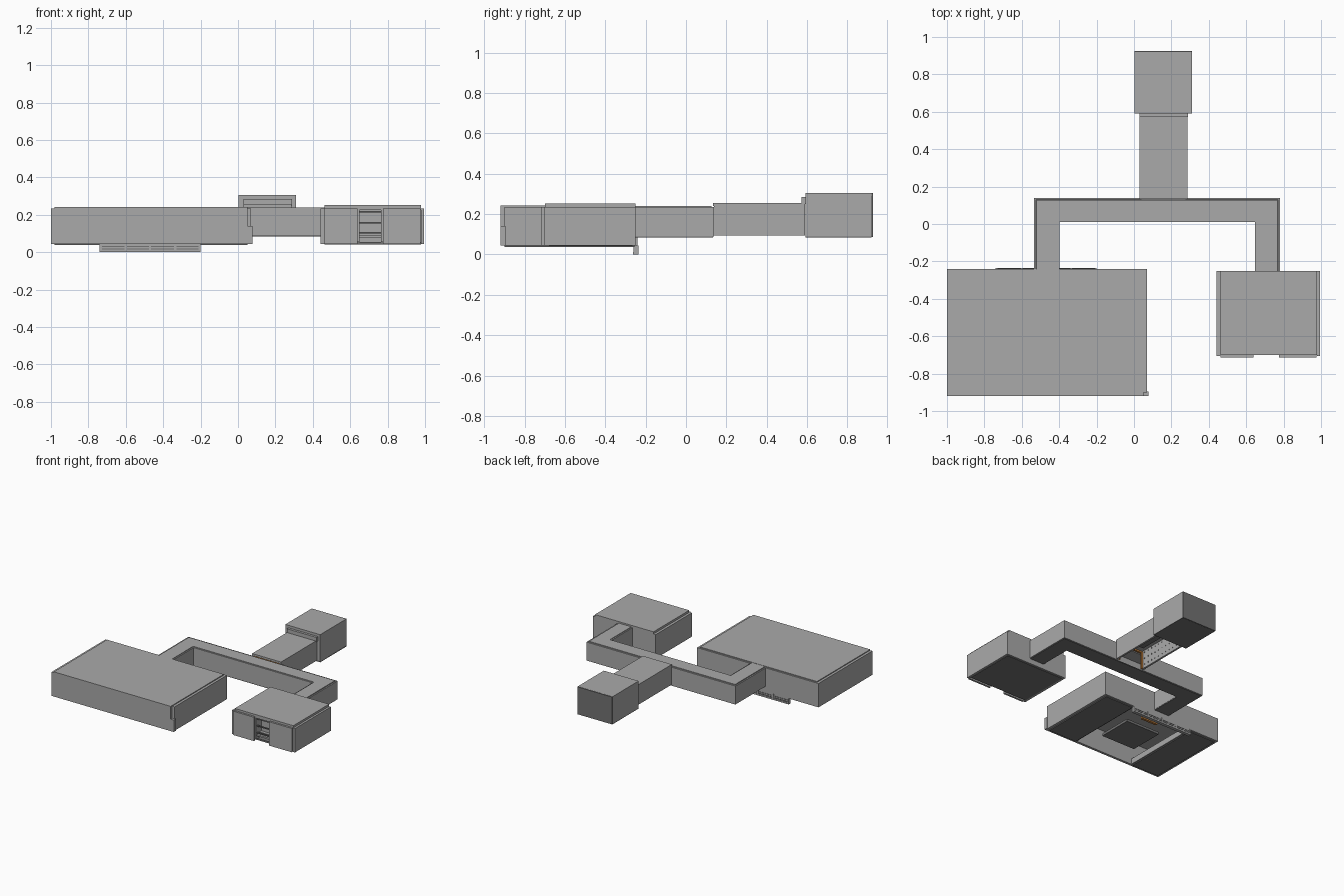
import bpy, bmesh

def mat(name, c):
    m = bpy.data.materials.new(name)
    m.diffuse_color = (*c, 1)
    return m

GREY = mat("wall_grey", (0.40, 0.40, 0.40))
DARK = mat("dark_grey", (0.17, 0.17, 0.17))
ORANGE = mat("orange_trim", (0.55, 0.22, 0.05))

def boxes(name, items, m=GREY):
    """One object made of boxes (x0, x1, y0, y1, z0, z1)."""
    bm = bmesh.new()
    for x0, x1, y0, y1, z0, z1 in items:
        r = bmesh.ops.create_cube(bm, size=1)
        for v in r["verts"]:
            v.co = ((x0 + x1) / 2 + v.co.x * (x1 - x0),
                    (y0 + y1) / 2 + v.co.y * (y1 - y0),
                    (z0 + z1) / 2 + v.co.z * (z1 - z0))
    me = bpy.data.meshes.new(name)
    bm.to_mesh(me)
    bm.free()
    me.materials.append(m)
    ob = bpy.data.objects.new(name, me)
    bpy.context.collection.objects.link(ob)
    return ob

def door_wall(x0, x1, y0, y1, z0, z1, dx0, dx1, dz0, dz1):
    """Wall along x with a door gap."""
    return [(x0, dx0, y0, y1, z0, z1), (dx1, x1, y0, y1, z0, z1),
            (dx0, dx1, y0, y1, z0, dz0), (dx0, dx1, y0, y1, dz1, z1)]

def door_frame(name, x0, x1, y0, y1, z0, z1, t=0.012):
    """Orange frame lining a doorway."""
    boxes(name, [(x0, x0 + t, y0, y1, z0, z1), (x1 - t, x1, y0, y1, z0, z1),
                 (x0, x1, y0, y1, z1 - t, z1)], ORANGE)

# Large hall: walls, roof, floor with an open bay
boxes("hall_side_walls", [(-1.0, -0.98, -0.92, -0.24, 0.045, 0.235),
                          (0.05, 0.07, -0.90, -0.24, 0.045, 0.235)])
boxes("hall_front_wall", [(-0.98, 0.05, -0.92, -0.90, 0.045, 0.235),
                          (0.05, 0.078, -0.92, -0.895, 0.045, 0.14)])
boxes("hall_back_wall", door_wall(-0.98, 0.05, -0.255, -0.24, 0.045, 0.235,
                                  -0.52, -0.41, 0.095, 0.225))
boxes("hall_roof", [(-0.98, 0.05, -0.92, -0.25, 0.225, 0.242)])
boxes("hall_floor", [(-0.98, -0.74, -0.90, -0.255, 0.038, 0.05),
                     (-0.20, 0.05, -0.90, -0.255, 0.038, 0.05)], DARK)
boxes("hall_platform", [(-0.62, -0.32, -0.74, -0.46, 0.06, 0.08)], DARK)
boxes("hall_platform_trim", [(-0.54, -0.40, -0.40, -0.38, 0.08, 0.10)], ORANGE)
boxes("hall_bay_rails", [(-0.74, -0.73, -0.90, -0.255, 0.045, 0.09),
                         (-0.21, -0.20, -0.90, -0.255, 0.045, 0.09)])

# Loading sill under the back wall, in stacked strips
boxes("sill", [(-0.74, -0.20, -0.262, -0.236, 0.0, 0.012),
               (-0.74, -0.20, -0.255, -0.240, 0.012, 0.045)])
boxes("sill_strips", [(-0.735, -0.205, -0.258, -0.238, z, z + 0.005) for z in (0.016, 0.028)], DARK)
boxes("sill_posts", [(x, x + 0.012, -0.26, -0.236, 0.0, 0.045)
                     for x in (-0.74, -0.606, -0.476, -0.342, -0.212)])

# Small hall
boxes("small_side_walls", [(0.442, 0.462, -0.705, -0.25, 0.045, 0.235),
                           (0.978, 0.995, -0.705, -0.25, 0.045, 0.235)])
boxes("small_front_walls", [(0.462, 0.64, -0.715, -0.70, 0.045, 0.235),
                            (0.775, 0.975, -0.715, -0.70, 0.045, 0.235)])
boxes("small_back_wall", door_wall(0.462, 0.978, -0.265, -0.25, 0.045, 0.235,
                                   0.66, 0.77, 0.095, 0.225))
boxes("small_roof", [(0.462, 0.978, -0.70, -0.25, 0.225, 0.252)])
boxes("small_floor", [(0.462, 0.978, -0.68, -0.265, 0.042, 0.055)], DARK)

# Recessed entrance of the small hall
boxes("entrance_steps", [(0.64, 0.775, -0.69, -0.66, 0.078, 0.09),
                         (0.64, 0.775, -0.66, -0.63, 0.09, 0.10)])
boxes("entrance_jambs", [(0.64, 0.65, -0.70, -0.63, 0.055, 0.225),
                         (0.765, 0.775, -0.70, -0.63, 0.055, 0.225)])
boxes("entrance_bars", [(0.65, 0.765, -0.69, -0.68, z, z + 0.008) for z in (0.10, 0.155, 0.212)], DARK)
boxes("entrance_back_panel", [(0.65, 0.765, -0.635, -0.63, 0.10, 0.225)])

# U-shaped corridor: floor, roof and walls
U = [(-0.53, -0.40, -0.25, 0.01), (0.65, 0.775, -0.25, 0.01), (-0.53, 0.775, 0.01, 0.135)]
boxes("corridor_floor", [(a, b, c, d, 0.085, 0.092) for a, b, c, d in U], DARK)
e = 0.008
boxes("corridor_roof", [(-0.53 + e, -0.40 - e, -0.25, 0.01 + e, 0.225, 0.24),
                        (0.65 + e, 0.775 - e, -0.25, 0.01 + e, 0.225, 0.24),
                        (-0.53 + e, 0.775 - e, 0.01 + e, 0.135 - e, 0.225, 0.24)])
W = [(-0.535, -0.525, -0.25, 0.14), (-0.408, -0.398, -0.25, 0.02),
     (0.648, 0.658, -0.25, 0.02), (0.77, 0.78, -0.25, 0.14),
     (-0.398, 0.648, 0.01, 0.02), (-0.525, 0.04, 0.13, 0.14), (0.275, 0.77, 0.13, 0.14)]
boxes("corridor_walls", [(*w, 0.09, 0.235) for w in W])

# Link passage, open underneath
boxes("passage_walls", [(0.03, 0.045, 0.14, 0.59, 0.095, 0.25),
                        (0.27, 0.285, 0.14, 0.59, 0.095, 0.25)])
boxes("passage_roof", [(0.03, 0.285, 0.135, 0.59, 0.24, 0.255)])
boxes("passage_step", [(0.03, 0.29, 0.573, 0.595, 0.25, 0.285)])
boxes("passage_wall_studs", [(0.045, 0.048, y, y + 0.008, z, z + 0.008)
                             for y in [0.17 + i * 0.04 for i in range(10)]
                             for z in (0.12, 0.17, 0.22)], DARK)
boxes("passage_ceiling_panel", [(0.08, 0.235, 0.20, 0.54, 0.232, 0.24)], DARK)

# End room
boxes("end_side_walls", [(0.003, 0.018, 0.592, 0.918, 0.09, 0.30),
                         (0.295, 0.31, 0.592, 0.918, 0.09, 0.30)])
boxes("end_front_wall", door_wall(0.018, 0.295, 0.592, 0.605, 0.09, 0.30, 0.05, 0.265, 0.095, 0.24))
boxes("end_roof", [(0.003, 0.31, 0.592, 0.92, 0.29, 0.305)])
boxes("end_floor", [(0.003, 0.31, 0.592, 0.92, 0.085, 0.095)], DARK)
boxes("end_back_wall", [(0.003, 0.31, 0.917, 0.926, 0.086, 0.304)], DARK)

# Door frames
door_frame("hall_door_frame", -0.52, -0.41, -0.268, -0.25, 0.095, 0.225)
door_frame("small_door_frame", 0.66, 0.77, -0.275, -0.255, 0.095, 0.225)
door_frame("passage_door_frame", 0.045, 0.27, 0.14, 0.155, 0.095, 0.235)
